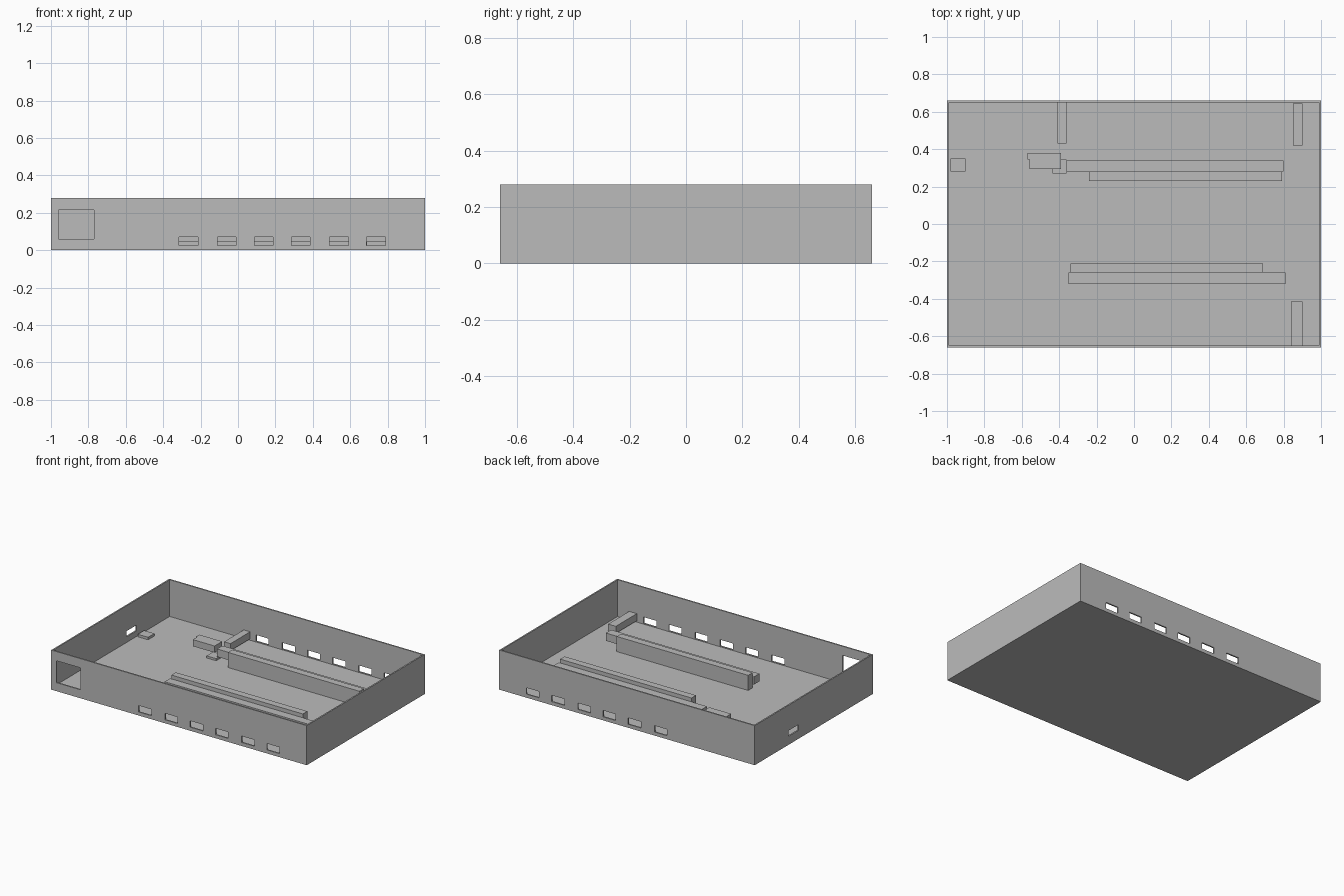
import bpy
import bmesh

if "Cube" in bpy.data.objects:
    bpy.data.objects.remove(bpy.data.objects["Cube"], do_unlink=True)

grey = bpy.data.materials.new("plain_grey")
grey.use_nodes = True
grey.diffuse_color = (0.5, 0.5, 0.5, 1)
grey.node_tree.nodes["Principled BSDF"].inputs["Base Color"].default_value = (0.5, 0.5, 0.5, 1)

HALF_X, HALF_Y, HEIGHT = 1.0, 0.66, 0.28
WALL, FLOOR = 0.01, 0.02


def add_boxes(name, *spans):
    """One object made of boxes, each given as (x0, x1, y0, y1, z0, z1)."""
    bm = bmesh.new()
    for x0, x1, y0, y1, z0, z1 in spans:
        verts = bmesh.ops.create_cube(bm, size=1)["verts"]
        bmesh.ops.scale(bm, vec=(x1 - x0, y1 - y0, z1 - z0), verts=verts)
        bmesh.ops.translate(bm, vec=((x0 + x1) / 2, (y0 + y1) / 2, (z0 + z1) / 2), verts=verts)
    mesh = bpy.data.meshes.new(name)
    bm.to_mesh(mesh)
    bm.free()
    mesh.materials.append(grey)
    obj = bpy.data.objects.new(name, mesh)
    bpy.context.scene.collection.objects.link(obj)
    return obj


def cut(target, cutter):
    """Subtract the cutter from the target and discard it."""
    cutter.hide_render = True
    mod = target.modifiers.new("cut", "BOOLEAN")
    mod.operation = "DIFFERENCE"
    mod.solver = "EXACT"
    mod.object = cutter
    bpy.context.view_layer.objects.active = target
    bpy.ops.object.modifier_apply(modifier=mod.name)
    bpy.data.objects.remove(cutter, do_unlink=True)


# Open tray
tray = add_boxes("tray", (-HALF_X, HALF_X, -HALF_Y, HALF_Y, 0, HEIGHT))
cut(tray, add_boxes("cavity_cutter", (WALL - HALF_X, HALF_X - WALL, WALL - HALF_Y,
                                      HALF_Y - WALL, FLOOR, HEIGHT + 0.1)))

# Slots through both long walls, large front opening, small side slot
slots = [(x - 0.05, x + 0.05, -0.7, 0.7, 0.025, 0.07)
         for x in (-0.265, -0.06, 0.138, 0.335, 0.54, 0.738)]
slots.append((-0.96, -0.77, -0.7, -0.6, 0.06, 0.215))
slots.append((-1.1, -0.95, 0.17, 0.28, 0.06, 0.1))
cut(tray, add_boxes("opening_cutter", *slots))

# Two long rails, each a tall wall with a raised strip beside it
add_boxes("back_rail_wall", (-0.24, 0.79, 0.23, 0.28, FLOOR, 0.127))
add_boxes("back_rail_strip", (-0.36, 0.80, 0.28, 0.34, 0.045, 0.1))
add_boxes("front_rail_wall", (-0.34, 0.69, -0.26, -0.21, FLOOR, 0.127))
add_boxes("front_rail_strip", (-0.35, 0.81, -0.32, -0.26, 0.045, 0.1))

# Short arms reaching in from the long walls
for name, x0, x1, y0, y1 in (("back_right_arm", -0.41, -0.36, 0.43, 0.65),
                             ("back_left_arm", 0.85, 0.90, 0.42, 0.645),
                             ("front_left_arm", 0.84, 0.90, -0.65, -0.415)):
    add_boxes(name, (x0, x1, y0, y1, 0.03, 0.08))

# Connector block and low pads
add_boxes("connector_block", (-0.56, -0.39, 0.295, 0.345, 0.06, 0.107),
          (-0.57, -0.39, 0.345, 0.38, 0.06, 0.107))
add_boxes("connector_pad", (-0.435, -0.36, 0.27, 0.345, FLOOR, 0.035))
add_boxes("side_pad", (-0.98, -0.90, 0.28, 0.35, FLOOR, 0.038))
